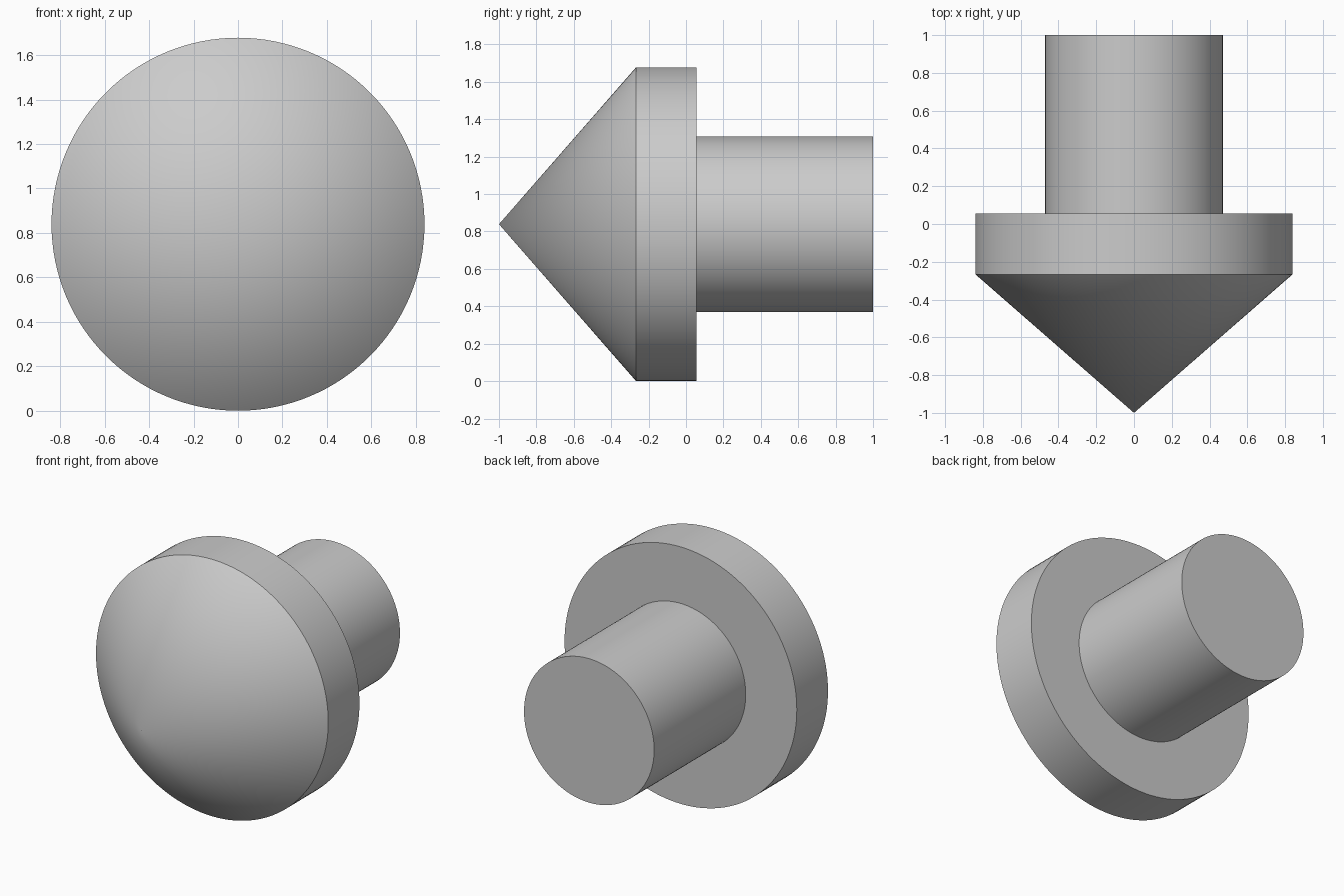
import bpy, bmesh, math
from mathutils import Matrix, Vector

if "Cube" in bpy.data.objects:
    bpy.data.objects.remove(bpy.data.objects["Cube"])

R = 0.839        # collar radius, also the axis height
SEGMENTS = 128

# Half profile as (radius, y): pointed nose, collar, shaft
profile = [(0, -1.0), (R, -0.267), (R, 0.055), (0.47, 0.055), (0.47, 1.0), (0, 1.0)]

# Revolve the profile around the y axis
bm = bmesh.new()
verts = [bm.verts.new((r, y, 0)) for r, y in profile]
edges = [bm.edges.new(pair) for pair in zip(verts, verts[1:])]
bmesh.ops.spin(bm, geom=verts + edges, cent=(0, 0, 0), axis=(0, 1, 0),
               angle=math.tau, steps=SEGMENTS, use_merge=False)
bmesh.ops.remove_doubles(bm, verts=bm.verts, dist=1e-4)
bmesh.ops.recalc_face_normals(bm, faces=bm.faces)
bmesh.ops.translate(bm, verts=bm.verts, vec=(0, 0, R))

mesh = bpy.data.meshes.new("pointed_plug")
bm.to_mesh(mesh)
bm.free()
plug = bpy.data.objects.new("pointed_plug", mesh)
bpy.context.collection.objects.link(plug)

# Smooth round walls, sharp rims
bpy.context.view_layer.objects.active = plug
plug.select_set(True)
bpy.ops.object.shade_smooth_by_angle(angle=math.radians(30))
